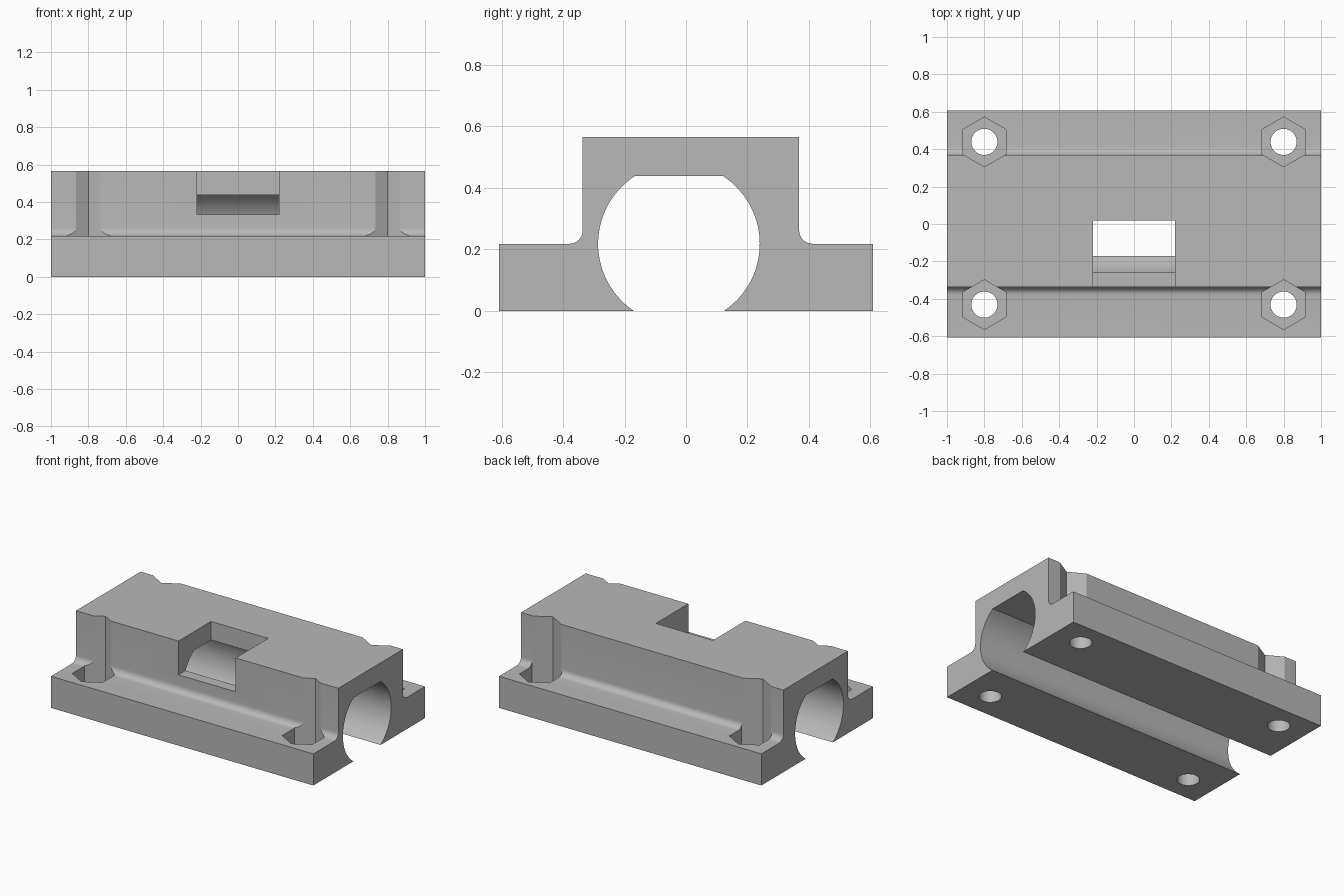
import bpy
import bmesh
from math import cos, sin, pi, asin, radians

cube = bpy.data.objects.get("Cube")
if cube:
    bpy.data.objects.remove(cube, do_unlink=True)

grey = bpy.data.materials.new("light grey")
grey.use_nodes = True
COLOUR = (0.48, 0.48, 0.48, 1)
grey.diffuse_color = COLOUR
grey.node_tree.nodes["Principled BSDF"].inputs["Base Color"].default_value = COLOUR

HALF_LENGTH = 1.0
HALF_WIDTH = 0.608
FLANGE_Z, TOP_Z = 0.218, 0.566
FRONT_Y, BACK_Y = -0.336, 0.368
FILLET = 0.044
BORE_Y, BORE_R, BORE_TOP = -0.023, 0.263, 0.438
POCKET_FLOOR = 0.1


def arc(cy, cz, r, start, end, steps):
    """Points along a circular arc in the y-z plane."""
    angles = [start + (end - start) * i / steps for i in range(steps + 1)]
    return [(cy + r * cos(a), cz + r * sin(a)) for a in angles]


def new_object(name, bm):
    bmesh.ops.recalc_face_normals(bm, faces=bm.faces)
    mesh = bpy.data.meshes.new(name)
    bm.to_mesh(mesh)
    bm.free()
    obj = bpy.data.objects.new(name, mesh)
    bpy.context.collection.objects.link(obj)
    return obj


def prism(name, sides, radius, x, y, low, high, turn=0):
    """Upright prism with its first corner at the turn angle."""
    bm = bmesh.new()
    ring = [turn + 2 * pi * i / sides for i in range(sides)]
    face = bm.faces.new([bm.verts.new((x + radius * cos(a), y + radius * sin(a), low))
                         for a in ring])
    moved = bmesh.ops.extrude_face_region(bm, geom=[face])["geom"]
    bmesh.ops.translate(bm, vec=(0, 0, high - low),
                        verts=[v for v in moved if isinstance(v, bmesh.types.BMVert)])
    return new_object(name, bm)


def box(name, low, high):
    bm = bmesh.new()
    bmesh.ops.create_cube(bm, size=1)
    for v in bm.verts:
        v.co = [(a + b) / 2 + c * (b - a) for a, b, c in zip(low, high, v.co)]
    return new_object(name, bm)


def cut(target, cutter):
    cutter.hide_render = True
    mod = target.modifiers.new("cut", "BOOLEAN")
    mod.operation = "DIFFERENCE"
    mod.solver = "EXACT"
    mod.object = cutter
    bpy.ops.object.modifier_apply(modifier=mod.name)
    bpy.data.objects.remove(cutter, do_unlink=True)


# Housing: flanged block with an open, flat-topped bore
low_angle = asin(FLANGE_Z / BORE_R)
high_angle = asin((BORE_TOP - FLANGE_Z) / BORE_R)
outline = [(-HALF_WIDTH, 0), (-HALF_WIDTH, FLANGE_Z)]
outline += arc(FRONT_Y - FILLET, FLANGE_Z + FILLET, FILLET, -pi / 2, 0, 8)
outline += [(FRONT_Y, TOP_Z), (BACK_Y, TOP_Z)]
outline += arc(BACK_Y + FILLET, FLANGE_Z + FILLET, FILLET, pi, 1.5 * pi, 8)
outline += [(HALF_WIDTH, FLANGE_Z), (HALF_WIDTH, 0)]
outline += arc(BORE_Y, FLANGE_Z, BORE_R, -low_angle, high_angle, 28)
outline += arc(BORE_Y, FLANGE_Z, BORE_R, pi - high_angle, pi + low_angle, 28)

bm = bmesh.new()
end = bm.faces.new([bm.verts.new((-HALF_LENGTH, y, z)) for y, z in outline])
moved = bmesh.ops.extrude_face_region(bm, geom=[end])["geom"]
bmesh.ops.translate(bm, vec=(2 * HALF_LENGTH, 0, 0),
                    verts=[v for v in moved if isinstance(v, bmesh.types.BMVert)])
housing = new_object("bearing_housing", bm)
housing.data.materials.append(grey)
bpy.context.view_layer.objects.active = housing
housing.select_set(True)

# Window through the front upper wall into the bore
cut(housing, box("window_cutter", (-0.218, -0.5, 0.333), (0.218, 0.018, 0.7)))

# Hexagonal nut pockets and bolt holes at the four corners
for x in (-0.8, 0.8):
    for y in (-0.431, 0.439):
        cut(housing, prism("nut_cutter", 6, 0.133, x, y, POCKET_FLOOR, 0.7, pi / 2))
        cut(housing, prism("bolt_cutter", 40, 0.07, x, y, -0.1, 0.3))

bpy.ops.object.shade_smooth_by_angle(angle=radians(25))
